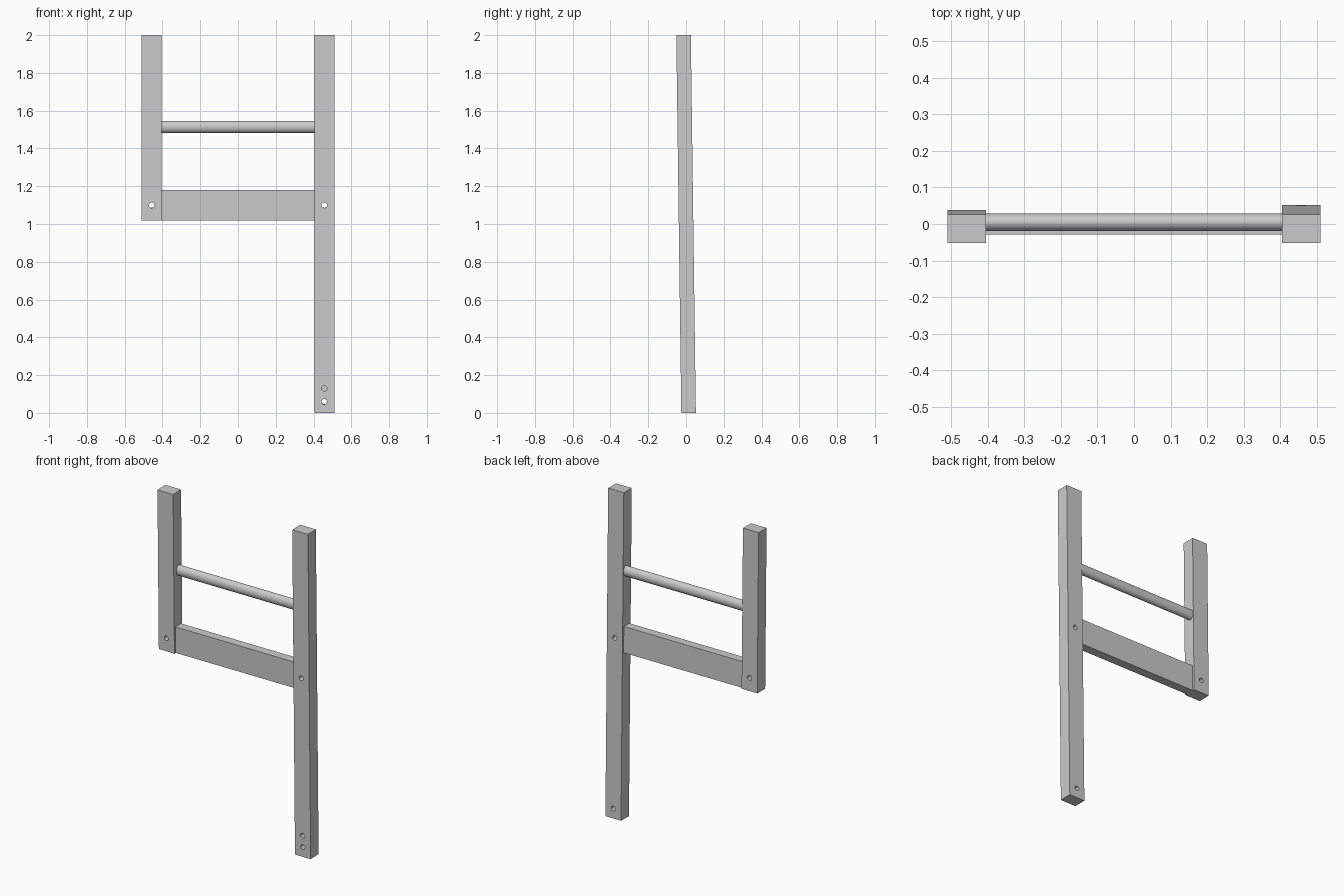
import bpy, math
from mathutils import Matrix

if "Cube" in bpy.data.objects:
    bpy.data.objects.remove(bpy.data.objects["Cube"])

# Whole frame leans slightly towards the front
LEAN = Matrix.Translation((0, 0.0135, 0)) @ Matrix.Rotation(0.0133, 4, 'X')
POST_X, POST_W, POST_D = 0.457, 0.106, 0.077


def box(name, x, y, z):
    """Box from (min, max) ranges along each axis."""
    centre = [(a + b) / 2 for a, b in (x, y, z)]
    bpy.ops.mesh.primitive_cube_add(size=1, location=centre)
    ob = bpy.context.object
    ob.name = name
    ob.scale = [b - a for a, b in (x, y, z)]
    bpy.ops.object.transform_apply(location=True, rotation=True, scale=True)
    return ob


def drill(ob, x, z, depth=0.2, radius=0.0145):
    """Bore a round hole from the front face backwards."""
    start = -POST_D / 2 - 0.02
    length = depth + 0.02
    bpy.ops.mesh.primitive_cylinder_add(
        vertices=32, radius=radius, depth=length,
        location=(x, start + length / 2, z), rotation=(math.pi / 2, 0, 0))
    cutter = bpy.context.object
    cutter.hide_render = True
    mod = ob.modifiers.new("hole", 'BOOLEAN')
    mod.operation = 'DIFFERENCE'
    mod.solver = 'EXACT'
    mod.object = cutter
    bpy.context.view_layer.objects.active = ob
    bpy.ops.object.modifier_apply(modifier=mod.name)
    bpy.data.objects.remove(cutter, do_unlink=True)


def finish(ob):
    """Smooth the round surfaces and lean the part."""
    bpy.ops.object.select_all(action='DESELECT')
    ob.select_set(True)
    bpy.context.view_layer.objects.active = ob
    bpy.ops.object.shade_smooth_by_angle(angle=math.radians(30))
    ob.matrix_world = LEAN


# Posts: short one on the left, full-height one on the right
# Holes are (height, depth); the upper foot hole is blind
for name, side, bottom, holes in (
        ("short_post", -1, 1.02, [(1.10, 0.2)]),
        ("long_post", 1, 0.0, [(1.10, 0.2), (0.13, 0.04), (0.06, 0.2)])):
    cx = side * POST_X
    post = box(name, (cx - POST_W / 2, cx + POST_W / 2),
               (-POST_D / 2, POST_D / 2), (bottom, 2.0))
    for z, depth in holes:
        drill(post, cx, z, depth)
    finish(post)

# Wide lower rail
inner = POST_X - POST_W / 2
finish(box("lower_rail", (-inner, inner), (-0.027, 0.027), (1.02, 1.18)))

# Slightly oval upper rung
bpy.ops.mesh.primitive_cylinder_add(
    vertices=48, radius=1, depth=2 * inner,
    location=(0, 0.0115, 1.514), rotation=(0, math.pi / 2, 0))
rung = bpy.context.object
rung.name = "upper_rung"
rung.scale = (0.0315, 0.0245, 1)
bpy.ops.object.transform_apply(location=True, rotation=True, scale=True)
finish(rung)
